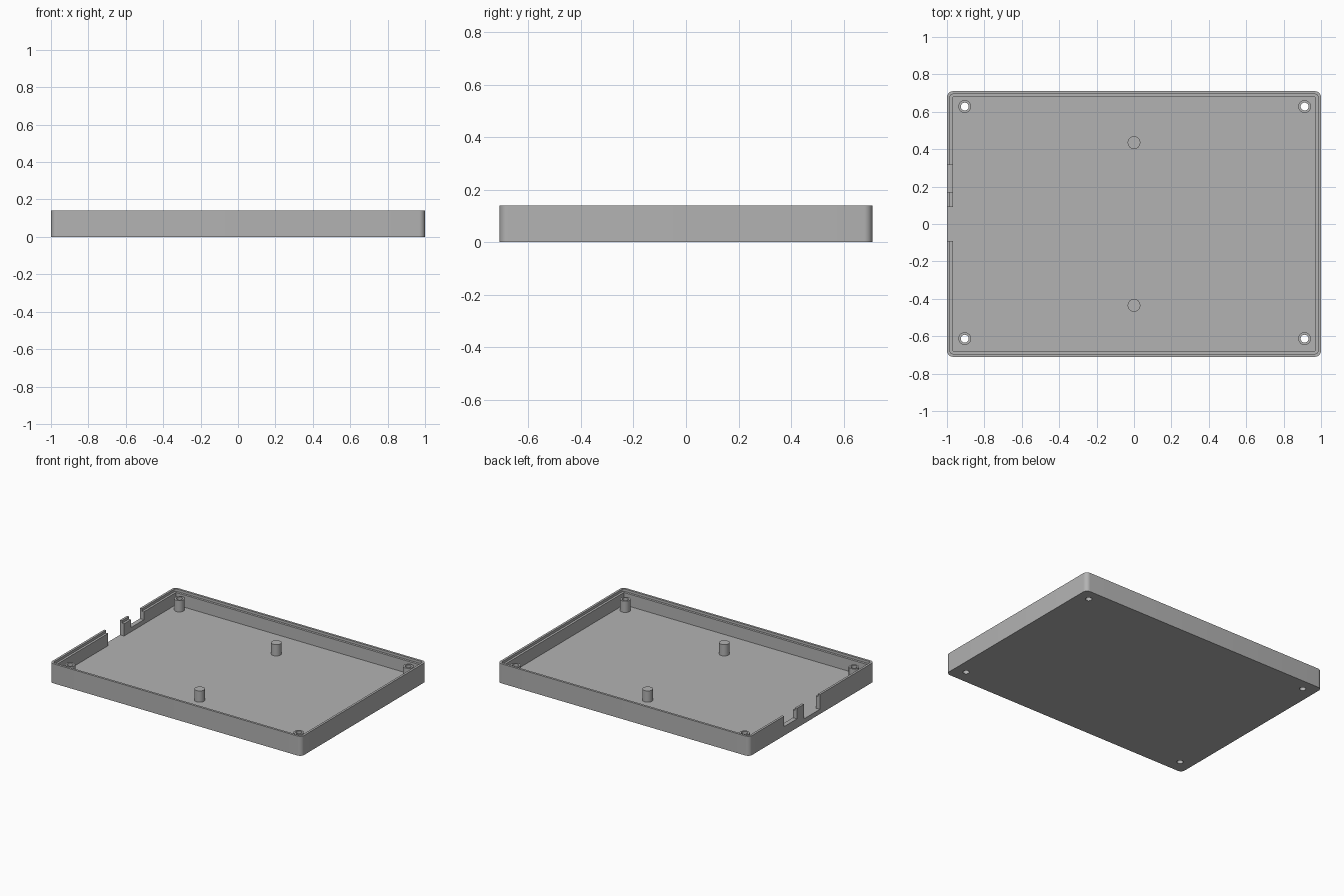
import bpy, bmesh
from mathutils import Matrix

if "Cube" in bpy.data.objects:
    bpy.data.objects.remove(bpy.data.objects["Cube"])

HALF_X, HALF_Y, HEIGHT = 1.0, 0.71, 0.14
FLOOR, WALL, LIP = 0.034, 0.032, 0.016
LEDGE_Z, POST_TOP = 0.122, 0.115

grey = bpy.data.materials.new("plain grey")
grey.use_nodes = True
grey.diffuse_color = (0.45, 0.45, 0.45, 1)
grey.node_tree.nodes["Principled BSDF"].inputs["Base Color"].default_value = (0.45, 0.45, 0.45, 1)


def finish(name, bm):
    mesh = bpy.data.meshes.new(name)
    bm.to_mesh(mesh)
    bm.free()
    mesh.materials.append(grey)
    obj = bpy.data.objects.new(name, mesh)
    bpy.context.collection.objects.link(obj)
    return obj


def block(name, x0, x1, y0, y1, z0, z1, radius=0):
    """Box with optionally rounded vertical edges."""
    bm = bmesh.new()
    bmesh.ops.create_cube(bm, size=1)
    bmesh.ops.scale(bm, vec=(x1 - x0, y1 - y0, z1 - z0), verts=bm.verts)
    bmesh.ops.translate(bm, vec=((x0 + x1) / 2, (y0 + y1) / 2, (z0 + z1) / 2), verts=bm.verts)
    if radius:
        upright = [e for e in bm.edges if abs(e.verts[0].co.z - e.verts[1].co.z) > 0.01]
        bmesh.ops.bevel(bm, geom=upright, offset=radius, segments=8, profile=0.5, affect='EDGES')
    return finish(name, bm)


def cylinder(name, x, y, radius, z0, z1):
    bm = bmesh.new()
    bmesh.ops.create_cone(bm, cap_ends=True, segments=32, radius1=radius, radius2=radius,
                          depth=z1 - z0, matrix=Matrix.Translation((x, y, (z0 + z1) / 2)))
    return finish(name, bm)


def combine(target, tool, operation):
    """Apply a boolean and discard the tool."""
    mod = target.modifiers.new("combine", 'BOOLEAN')
    mod.object, mod.operation, mod.solver = tool, operation, 'EXACT'
    bpy.ops.object.select_all(action='DESELECT')
    bpy.context.view_layer.objects.active = target
    target.select_set(True)
    bpy.ops.object.modifier_apply(modifier=mod.name)
    bpy.data.objects.remove(tool)


def inset_block(name, inset, z0, radius=0):
    x, y = HALF_X - inset, HALF_Y - inset
    return block(name, -x, x, -y, y, z0, HEIGHT + 0.1, radius)


# Tray with a hollow inside and a stepped rim
tray = block("enclosure_tray", -HALF_X, HALF_X, -HALF_Y, HALF_Y, 0, HEIGHT, 0.032)
combine(tray, inset_block("cavity_cutter", WALL, FLOOR), 'DIFFERENCE')
combine(tray, inset_block("rim_cutter", LIP, LEDGE_Z, 0.016), 'DIFFERENCE')

# Connector openings in one short wall: a deep one and a shallow one
for y0, y1, z in ((-0.09, 0.09, FLOOR), (0.17, 0.315, 0.065)):
    notch = block("notch_cutter", -HALF_X - 0.1, -HALF_X + WALL + 0.003, y0, y1, z, HEIGHT + 0.1)
    combine(tray, notch, 'DIFFERENCE')

# Corner screw posts, bored right through the floor
for x in (-0.905, 0.912):
    for y in (-0.613, 0.628):
        combine(tray, cylinder("screw_post", x, y, 0.034, FLOOR / 2, POST_TOP), 'UNION')
        combine(tray, cylinder("screw_hole", x, y, 0.021, -0.1, 0.3), 'DIFFERENCE')

# Solid support pegs
for y in (-0.435, 0.435):
    combine(tray, cylinder("support_peg", 0, y, 0.034, FLOOR / 2, POST_TOP), 'UNION')

bpy.ops.object.select_all(action='DESELECT')
tray.select_set(True)
bpy.context.view_layer.objects.active = tray
bpy.ops.object.shade_smooth_by_angle()
